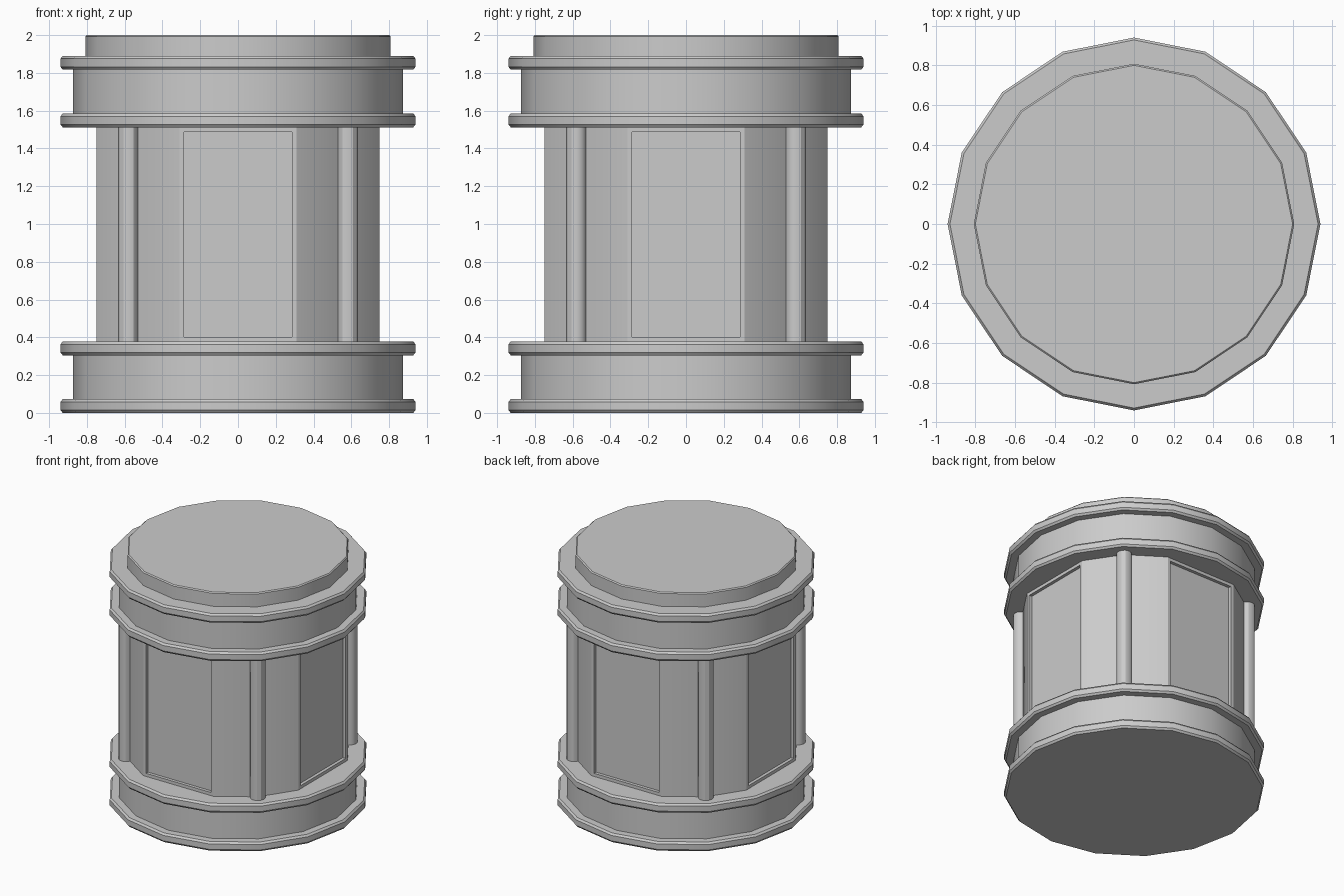
import bpy, bmesh, math

if "Cube" in bpy.data.objects:
    bpy.data.objects.remove(bpy.data.objects["Cube"])

SIDES = 16


def finish(name, bm):
    bmesh.ops.recalc_face_normals(bm, faces=bm.faces)
    mesh = bpy.data.meshes.new(name)
    bm.to_mesh(mesh)
    bm.free()
    ob = bpy.data.objects.new(name, mesh)
    bpy.context.collection.objects.link(ob)
    bpy.ops.object.select_all(action='DESELECT')
    ob.select_set(True)
    bpy.context.view_layer.objects.active = ob
    bpy.ops.object.shade_smooth_by_angle(angle=math.radians(30))
    return ob


def stack(bm, profile, angles, centre=(0, 0), caps=True):
    """Join polygon rings of (radius, z) into a solid."""
    rings = [[bm.verts.new((centre[0] + r * math.cos(a), centre[1] + r * math.sin(a), z))
              for a in angles] for r, z in profile]
    sides = []
    n = len(angles)
    for lo, hi in zip(rings, rings[1:]):
        for i in range(n):
            j = (i + 1) % n
            sides.append(bm.faces.new((lo[i], lo[j], hi[j], hi[i])))
    if caps:
        bm.faces.new(rings[0][::-1])
        bm.faces.new(rings[-1])
    return sides


def flange(z0, z1):
    """Chamfered rim profile."""
    return [(0.928, z0), (0.94, z0 + 0.015), (0.94, z1 - 0.015), (0.928, z1)]


def collar(z):
    """Two rims with a recessed band between them."""
    return (flange(z, z + 0.073) + [(0.873, z + 0.073), (0.873, z + 0.305)]
            + flange(z + 0.305, z + 0.378))


full = [2 * math.pi * i / SIDES for i in range(SIDES)]

# Base and top collars
bm = bmesh.new()
stack(bm, collar(0), full)
finish("base_collar", bm)

bm = bmesh.new()
stack(bm, collar(1.512) + [(0.808, 1.89), (0.808, 1.992), (0.8, 2.0)], full)
finish("top_collar_and_lid", bm)

# Body: every fourth corner is cut away to make a wide flat side, with a sunken panel
bm = bmesh.new()
corners = [a for i, a in enumerate(full) if i % 4]
faces = stack(bm, [(0.81, 0.378), (0.81, 1.512)], corners, caps=False)
bm.normal_update()
for f in [f for f in faces if max(abs(f.normal.x), abs(f.normal.y)) > 0.99]:
    bmesh.ops.inset_region(bm, faces=[f], thickness=0.035, use_boundary=True)
    # Straight step back into the body
    n = f.normal.copy()
    new = bmesh.ops.extrude_discrete_faces(bm, faces=[f])["faces"]
    for v in new[0].verts:
        v.co -= n * 0.025
finish("body", bm)

# Round corner columns on the diagonals
round12 = [2 * math.pi * i / 12 for i in range(12)]
for k, (sx, sy) in enumerate(((1, 1), (-1, 1), (-1, -1), (1, -1))):
    bm = bmesh.new()
    stack(bm, [(0.055, 0.37), (0.055, 1.52)], round12, (0.58 * sx, 0.58 * sy))
    finish(f"corner_column_{k + 1}", bm)
